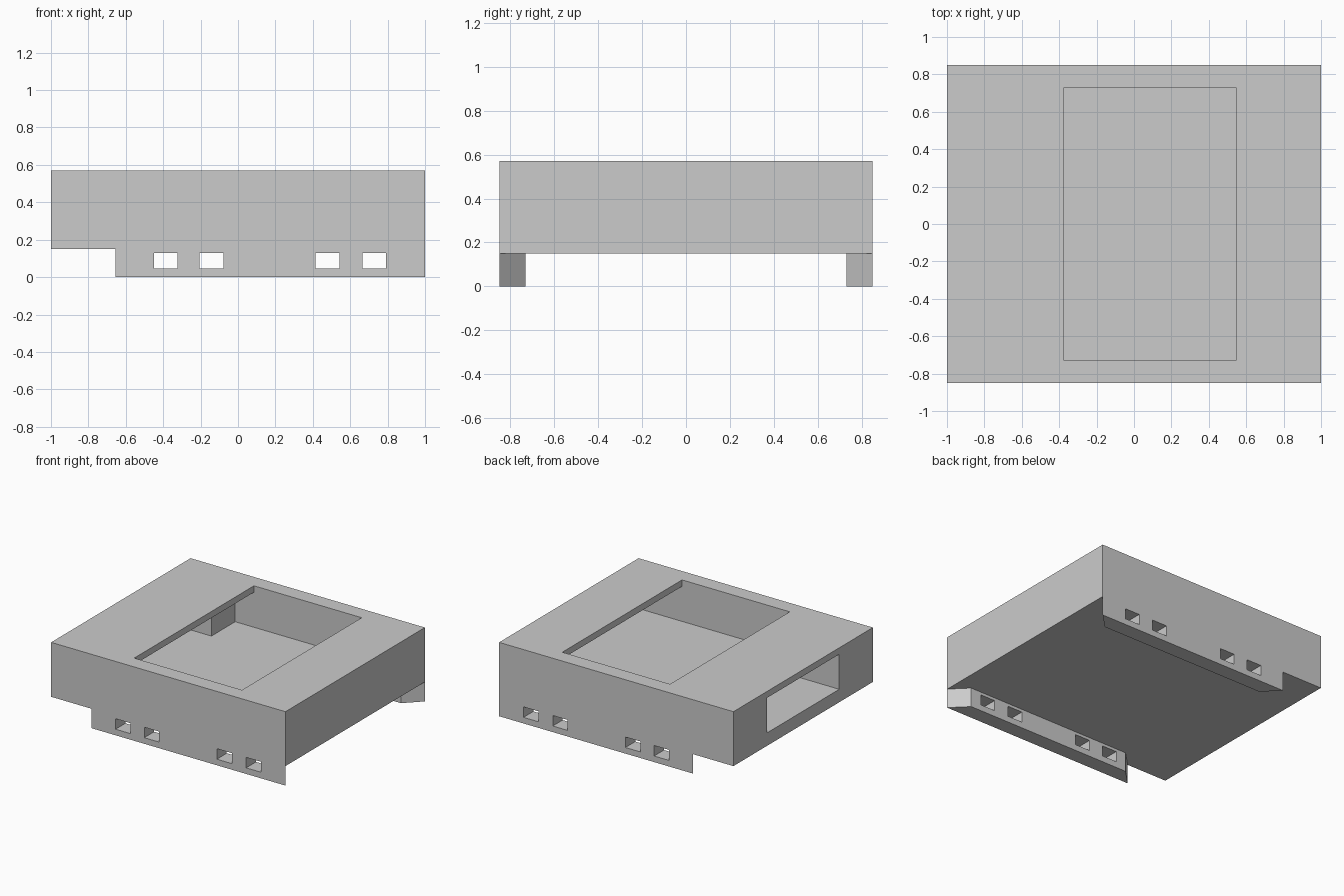
import bpy
import bmesh

cube = bpy.data.objects.get("Cube")
if cube:
    bpy.data.objects.remove(cube, do_unlink=True)

grey = bpy.data.materials.new("plain grey")
grey.use_nodes = True
COLOUR = (0.6, 0.6, 0.6, 1)
grey.diffuse_color = COLOUR
grey.node_tree.nodes["Principled BSDF"].inputs["Base Color"].default_value = COLOUR


def prism(name, outline, low, high):
    """Extrude a flat outline from one height to another."""
    bm = bmesh.new()
    base = bm.faces.new([bm.verts.new((x, y, low)) for x, y in outline])
    top = bmesh.ops.extrude_face_region(bm, geom=[base])["geom"]
    for v in top:
        if isinstance(v, bmesh.types.BMVert):
            v.co.z = high
    bmesh.ops.recalc_face_normals(bm, faces=bm.faces)
    mesh = bpy.data.meshes.new(name)
    bm.to_mesh(mesh)
    bm.free()
    mesh.materials.append(grey)
    obj = bpy.data.objects.new(name, mesh)
    bpy.context.collection.objects.link(obj)
    return obj


def box(name, x0, x1, y0, y1, z0, z1):
    return prism(name, [(x0, y0), (x1, y0), (x1, y1), (x0, y1)], z0, z1)


def combine(target, tool, operation):
    """Apply a boolean and discard the tool."""
    tool.hide_render = True
    mod = target.modifiers.new(tool.name, "BOOLEAN")
    mod.operation = operation
    mod.solver = "EXACT"
    mod.object = tool
    bpy.context.view_layer.objects.active = target
    bpy.ops.object.modifier_apply(modifier=mod.name)
    bpy.data.objects.remove(tool, do_unlink=True)


DEPTH = 0.85          # half depth of the housing
WALL = 0.12           # wall and rail thickness
INNER = DEPTH - WALL
FLOOR, CEILING = 0.25, 0.52
INNER_LEFT, INNER_RIGHT = 0.88, -0.535

# Main block
housing = box("housing", -1, 1, -DEPTH, DEPTH, 0.15, 0.57)

# Rails under the front and back edges, with mitred ends
for side in (-1, 1):
    rail = prism("rail", [(1, side * DEPTH), (INNER_LEFT, side * INNER),
                          (INNER_RIGHT, side * INNER), (INNER_RIGHT - WALL, side * DEPTH)],
                 0, 0.2)
    combine(housing, rail, "UNION")

# Inner chamber, top opening and side slot
combine(housing, box("chamber", INNER_RIGHT, INNER_LEFT, -INNER, INNER, FLOOR, CEILING), "DIFFERENCE")
combine(housing, box("top_opening", -0.375, 0.545, -INNER, INNER, 0.4, 0.7), "DIFFERENCE")
combine(housing, box("side_slot", -1.1, -0.45, -0.44, 0.44, FLOOR, CEILING), "DIFFERENCE")

# Strap holes through both rails
for x in (-0.45, -0.205, 0.415, 0.665):
    combine(housing, box("strap_hole", x, x + 0.127, -1, 1, 0.047, 0.128), "DIFFERENCE")

# Merge coplanar faces left by the cuts
bm = bmesh.new()
bm.from_mesh(housing.data)
bmesh.ops.remove_doubles(bm, verts=bm.verts, dist=0.0001)
bmesh.ops.dissolve_limit(bm, angle_limit=0.01, verts=bm.verts, edges=bm.edges)
bm.to_mesh(housing.data)
bm.free()
